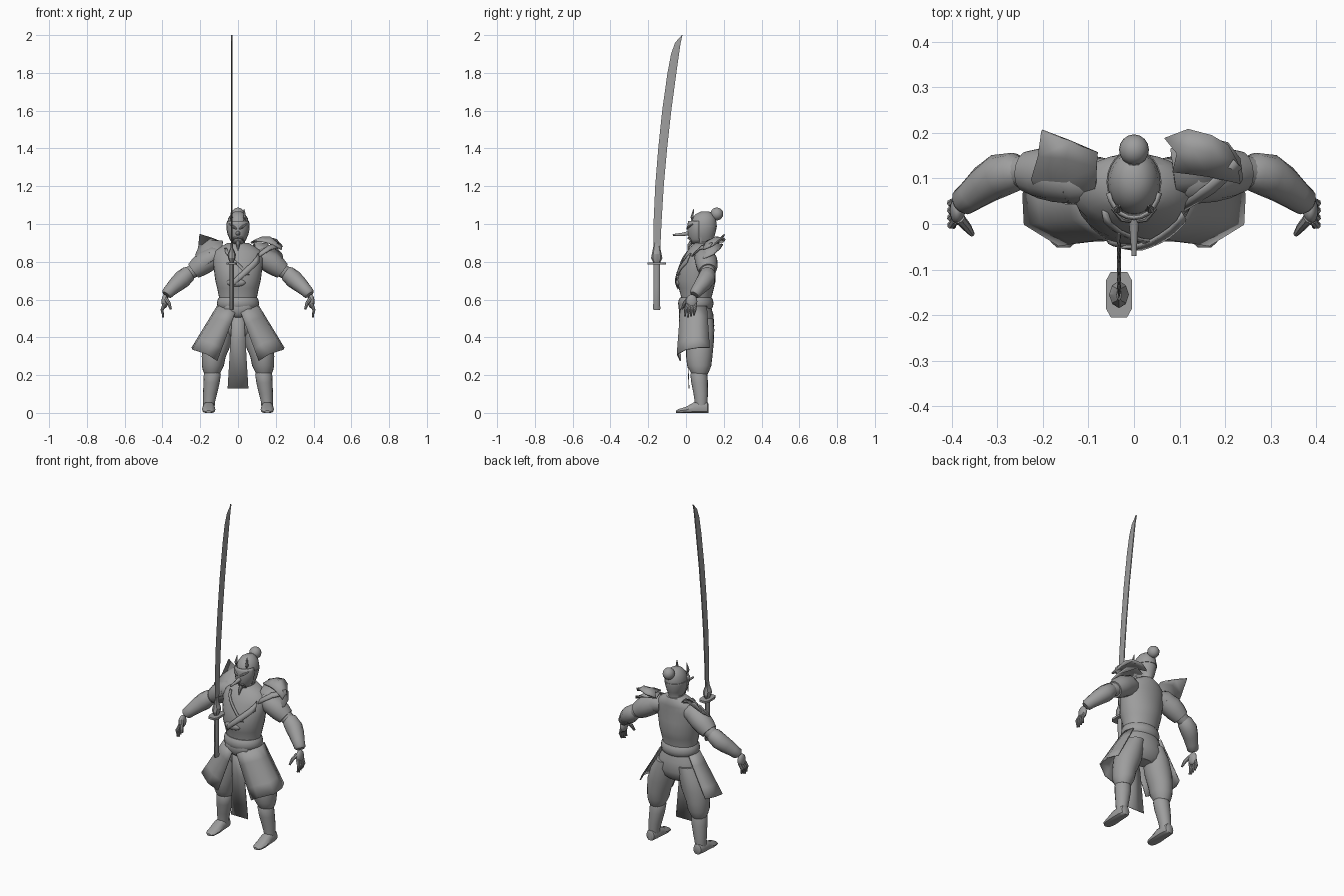
import bpy, bmesh, math
from mathutils import Vector, Matrix

grey = bpy.data.materials.new("grey")
grey.diffuse_color = (0.34, 0.34, 0.34, 1)


def finish(name, bm, mirror=False, thick=0, angle=40):
    bmesh.ops.recalc_face_normals(bm, faces=bm.faces)
    me = bpy.data.meshes.new(name)
    bm.to_mesh(me)
    bm.free()
    me.materials.append(grey)
    me.polygons.foreach_set("use_smooth", [True] * len(me.polygons))
    me.set_sharp_from_angle(angle=math.radians(angle))
    ob = bpy.data.objects.new(name, me)
    bpy.context.collection.objects.link(ob)
    if thick:
        mod = ob.modifiers.new("thickness", 'SOLIDIFY')
        mod.thickness, mod.offset = thick, 0
    if mirror:
        ob.modifiers.new("mirror", 'MIRROR').use_mirror_merge = False
    return ob


def skin(bm, rows, closed):
    """Join rows of points with quads; closed rows are capped."""
    vs = [[bm.verts.new(p) for p in r] for r in rows]
    n = len(vs[0])
    for a, b in zip(vs, vs[1:]):
        for i in range(n if closed else n - 1):
            j = (i + 1) % n
            bm.faces.new((a[i], a[j], b[j], b[i]))
    if closed:
        bm.faces.new(vs[0])
        bm.faces.new(vs[-1])


def loft(name, rings, n=20, **kw):
    """Upright body from (x, y, z, rx, ry) rings."""
    bm = bmesh.new()
    skin(bm, [[(x + rx * math.cos(k * math.tau / n), y + ry * math.sin(k * math.tau / n), z)
               for k in range(n)] for x, y, z, rx, ry in rings], True)
    return finish(name, bm, **kw)


def add_tube(bm, path, n=10):
    """Tube through (x, y, z, r) points."""
    pts = [Vector(p[:3]) for p in path]
    rows = []
    for i, p in enumerate(pts):
        d = pts[min(i + 1, len(pts) - 1)] - pts[max(i - 1, 0)]
        q = d.to_track_quat('Z', 'Y')
        r = path[i][3]
        rows.append([p + q @ Vector((r * math.cos(k * math.tau / n), r * math.sin(k * math.tau / n), 0))
                     for k in range(n)])
    skin(bm, rows, True)


def tubes(name, paths, n=10, **kw):
    bm = bmesh.new()
    for p in paths:
        add_tube(bm, p, n)
    return finish(name, bm, **kw)


def sheet(name, rows, thick=0.006, **kw):
    bm = bmesh.new()
    skin(bm, rows, False)
    return finish(name, bm, thick=thick, **kw)


def ball(name, c, s, **kw):
    bm = bmesh.new()
    bmesh.ops.create_uvsphere(bm, u_segments=16, v_segments=10, radius=1,
                              matrix=Matrix.Translation(c) @ Matrix.Diagonal((*s, 1)))
    return finish(name, bm, **kw)


# torso
torso = [(0, .055, .55, .10, .08), (0, .055, .61, .10, .08), (0, .055, .66, .11, .093),
         (0, .055, .70, .12, .102), (0, .06, .76, .128, .096), (0, .07, .82, .135, .084),
         (0, .08, .855, .125, .075), (0, .09, .88, .09, .065), (0, .095, .90, .055, .05)]
loft("torso", torso, 28)


def on_torso(deg, z, off):
    for a, b in zip(torso, torso[1:]):
        if a[2] <= z <= b[2]:
            t = (z - a[2]) / (b[2] - a[2])
            _, y, _, rx, ry = [u + (v - u) * t for u, v in zip(a, b)]
            w = math.radians(deg)
            return ((rx + off) * math.sin(w), y - (ry + off) * math.cos(w), z)


# diagonal robe fold, collar edges and cloth knot on the chest
sheet("robe_fold", [[on_torso(52 - 72 * t, .845 - .16 * t - h * (.05 - .02 * t), .007 + .003 * h)
                     for t in [k / 8 for k in range(9)]] for h in (0, .5, 1)], .008)
sheet("robe_collar", [[on_torso(s - 40 + 60 * t, .87 - .14 * t, .005) for t in [k / 6 for k in range(7)]]
                      for s in (0, 8)], .006)
ball("chest_knot", (-.01, -.038, .69), (.05, .016, .022))

# belt and belly flap
loft("belt", [(0, .052, z, .1 + r, .082 + r) for z, r in
              ((.55, 0), (.56, .008), (.58, .012), (.60, .008), (.612, 0))], 28)
ball("belly_flap", (0, -.005, .555), (.078, .034, .052))

# trousers
loft("trouser_seat", [(0, .06, .57, .095, .07), (0, .07, .52, .115, .075), (0, .075, .46, .13, .075),
                      (0, .075, .42, .115, .06), (0, .075, .40, .07, .04)], 24)
loft("trouser_leg", [(.07, .075, .50, .055, .07), (.092, .075, .44, .07, .075), (.11, .073, .37, .077, .074),
                     (.128, .07, .30, .064, .07), (.133, .07, .25, .058, .064),
                     (.137, .072, .22, .048, .05), (.137, .072, .205, .04, .042)], mirror=True)
# shin guards and shoes
loft("shin_guard", [(.137, .07, .225, .036, .038), (.136, .068, .205, .045, .045), (.14, .072, .16, .043, .044),
                    (.148, .078, .10, .037, .038), (.153, .08, .06, .032, .034), (.154, .08, .03, .03, .032)],
     16, mirror=True)
bm = bmesh.new()
skin(bm, [[(.155 + w * math.cos(a) * (1 if math.sin(a) < .3 else .85),
            y, h * (.5 + .5 * max(-1, min(1, 1.5 * math.sin(a)))))
           for a in [k * math.tau / 12 for k in range(12)]]
          for y, w, h in ((-.052, .014, .012), (-.04, .028, .02), (0, .035, .032), (.04, .034, .055),
                          (.09, .032, .06), (.115, .026, .055), (.12, .016, .045))], True)
finish("shoe", bm, mirror=True)

# flared skirt panels
top = [(.015, -.035, .53), (.05, -.028, .55), (.1, .015, .565), (.109, .06, .565), (.095, .11, .565)]
low = [(.11, -.03, .275), (.165, -.046, .31), (.24, 0, .335), (.243, .065, .345), (.215, .125, .345)]
sheet("skirt_panel", [[Vector(a).lerp(Vector(b), t) for a, b in zip(top, low)]
                      for t in (0, .25, .5, .75, 1)], mirror=True, angle=50)
# hanging loin cloth
sheet("loin_cloth", [[(x * w, y, z) for x in (-1, 0, 1)] for w, y, z in
                     ((.03, -.015, .53), (.04, .005, .38), (.055, .016, .13))], .004)

# arms, forearm guards
tubes("upper_arm", [[(.09, .095, .825, .045), (.125, .1, .825, .056), (.17, .108, .80, .054),
                     (.215, .115, .768, .043), (.245, .115, .747, .036), (.27, .113, .73, .034)]], 16, mirror=True)
tubes("sleeve", [[(.13, .1, .82, .056), (.17, .108, .80, .060), (.205, .112, .775, .056),
                  (.235, .115, .752, .046)]], 14, mirror=True)
tubes("forearm_guard", [[(.245, .114, .748, .03), (.262, .114, .737, .043), (.295, .107, .708, .048),
                         (.325, .088, .682, .043), (.355, .064, .653, .035), (.375, .049, .632, .031),
                         (.38, .045, .625, .022)]], 14, mirror=True)
# hands with fingers and thumb
ball("palm", (.388, .03, .59), (.017, .03, .037), mirror=True)
fingers = [[(.39, .008 + .014 * k, .575, .010), (.402, -.002 + .016 * k, .545, .009),
            (.396, -.006 + .016 * k, .505 + .006 * abs(k - 1), .005)] for k in range(4)]
fingers.append([(.383, .012, .605, .012), (.366, -.008, .58, .010), (.356, -.022, .55, .006)])
tubes("fingers", fingers, 8, mirror=True)

# shoulder armour
sheet("right_shoulder_plate", [
    [(-.08, .158, .90), (-.14, .182, .925), (-.203, .205, .945)],
    [(-.082, .125, .908), (-.15, .145, .91), (-.21, .15, .87)],
    [(-.083, .09, .89), (-.15, .095, .87), (-.225, .10, .835)],
    [(-.09, .06, .855), (-.14, .06, .835), (-.212, .07, .80)],
    [(-.11, .045, .82), (-.145, .045, .80), (-.17, .055, .78)]], .008)
sheet("left_shoulder_plate", [
    [(.08, .165, .885), (.14, .195, .89), (.205, .18, .87)],
    [(.085, .125, .90), (.15, .145, .895), (.232, .145, .84)],
    [(.09, .09, .885), (.15, .095, .87), (.238, .10, .82)],
    [(.095, .06, .855), (.14, .055, .835), (.215, .07, .80)]], .008)
sheet("left_upper_plate", [
    [(.068, .188, .90), (.12, .208, .915), (.17, .195, .925), (.205, .175, .915)],
    [(.095, .155, .915), (.13, .165, .93), (.17, .155, .928), (.225, .14, .885)],
    [(.085, .115, .91), (.13, .11, .908), (.165, .105, .90), (.232, .09, .865)]], .01)
sheet("left_plate_trim", [[(.10, .04, .84), (.16, .085, .885), (.22, .14, .90)],
                          [(.11, .03, .825), (.175, .07, .865), (.236, .125, .88)]], .008)

# head, neck and hair bun
loft("head", [(0, .10, .86, .05, .045), (0, .095, .89, .042, .046), (0, .085, .905, .036, .055),
              (0, .085, .935, .05, .066), (0, .09, .97, .057, .07), (0, .092, 1.0, .058, .07),
              (0, .095, 1.03, .052, .063), (0, .098, 1.053, .037, .046), (0, .10, 1.066, .018, .022)], 24)
ball("hair_bun", (0, .163, 1.053), (.033, .034, .034))
tubes("hair_tie", [[(0, .12, 1.035, .024), (0, .147, 1.047, .02)]], 12)
loft("head_strap", [(0, .092, z, .0605, .0725) for z in (.985, .993)], 24)

# face mask with long nose, brows and horns
rows = [(.895, .028, .058), (.92, .043, .068), (.945, .054, .076), (.97, .06, .077), (1.0, .061, .077), (1.015, .056, .073)]
sheet("mask", [[(rx * math.sin(math.radians(d)), .088 - ry * math.cos(math.radians(d)), z)
                for d in range(-75, 76, 15)] for z, rx, ry in rows], .006)
tubes("mask_nose", [[(0, .02, .952, .013), (0, -.02, .945, .009), (0, -.07, .942, .005)]], 10)
tubes("mask_brow", [[(.008, .007, .975, .005), (.025, .012, .985, .008), (.048, .035, 1.0, .004)]], 8, mirror=True)
tubes("mask_horn", [[(.034, .035, 1.0, .012), (.036, .032, 1.035, .009), (.032, .04, 1.078, .002)]], 8, mirror=True)
tubes("mask_moustache", [[(.004, .012, .925, .005), (.022, .016, .925, .006), (.034, .03, .905, .002)]], 8, mirror=True)
tubes("mask_beard", [[(0, .03, .905, .012), (0, .015, .885, .009), (0, .01, .86, .002)]], 8)

# sword: blade, collar, guard and grip
bx, by = -.033, -.155
blade = [(.82, -.172, -.138), (1.0, -.172, -.13), (1.2, -.163, -.118), (1.4, -.147, -.100),
         (1.6, -.126, -.078), (1.8, -.098, -.051), (1.9, -.079, -.037), (1.96, -.058, -.028), (2.0, -.022, -.019)]
bm = bmesh.new()
skin(bm, [[(bx, f, z), (bx + .004, (f + 2 * b) / 3, z), (bx + .003, b, z),
           (bx - .003, b, z), (bx - .004, (f + 2 * b) / 3, z)] for z, f, b in blade], True)
finish("blade", bm, angle=20)
loft("blade_collar", [(bx, by, .795, .01, .018), (bx, by, .82, .02, .03), (bx, by, .84, .022, .026),
                      (bx, by, .87, .008, .02), (bx, by, .90, .005, .014)], 8, angle=25)
bm = bmesh.new()
outline = [(-.018, -.05), (.018, -.05), (.029, -.03), (.029, .03), (.018, .05), (-.018, .05), (-.029, .03), (-.029, -.03)]
skin(bm, [[(bx + x, by + y, z) for x, y in outline] for z in (.785, .797)], True)
finish("guard", bm, angle=25)
loft("grip", [(bx, by, .545, .01, .017), (bx, by, .55, .012, .02), (bx, by, .67, .011, .017),
              (bx, by, .785, .012, .018)], 10)
